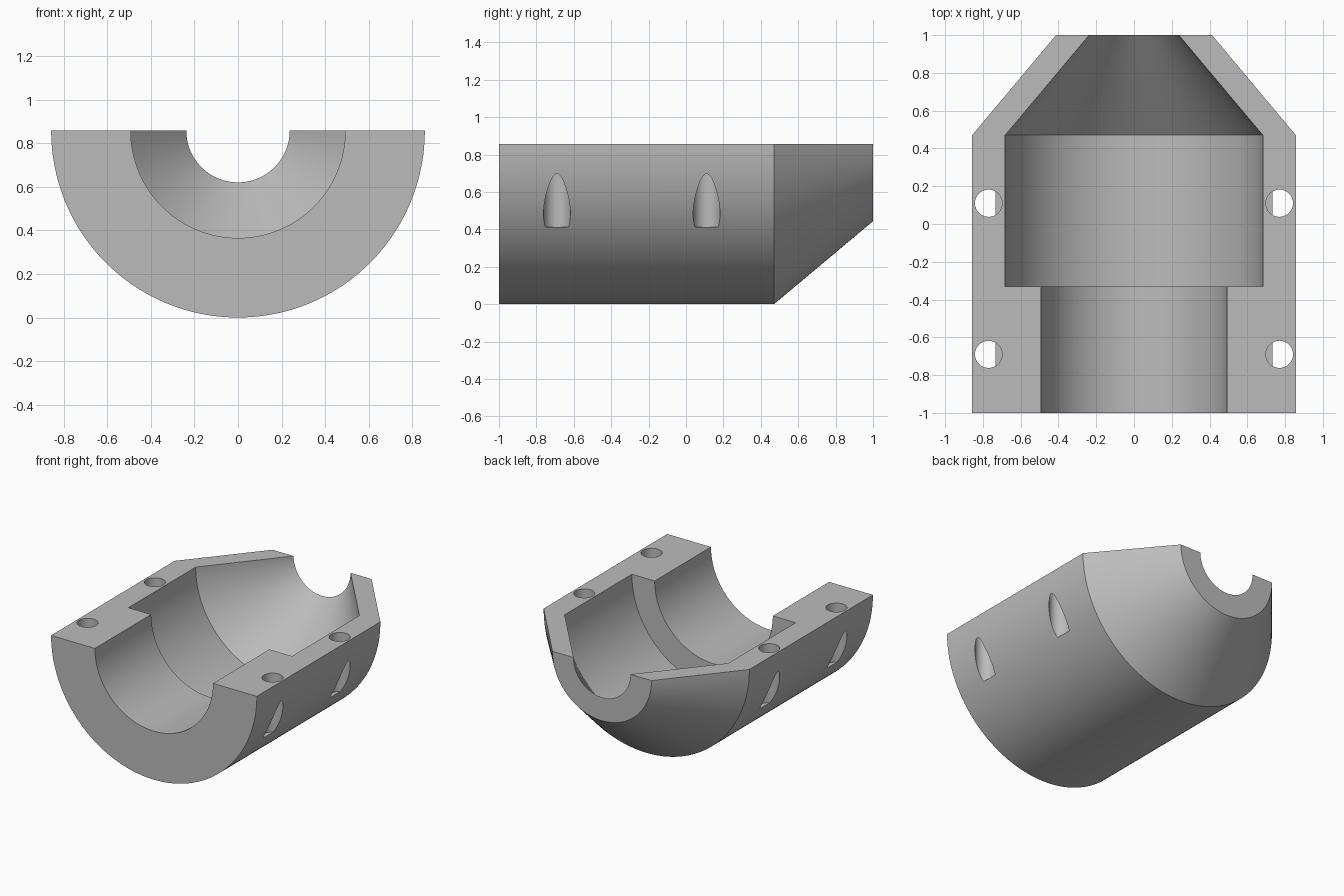
import bpy
import bmesh
import math
from mathutils import Matrix, Vector

if "Cube" in bpy.data.objects:
    bpy.data.objects.remove(bpy.data.objects["Cube"])

RADIUS = 0.857
SEGMENTS = 96

grey = bpy.data.materials.new("plain_grey")
grey.use_nodes = True
colour = (0.5, 0.5, 0.5, 1)
grey.diffuse_color = colour
grey.node_tree.nodes["Principled BSDF"].inputs["Base Color"].default_value = colour


def make_object(name, bm):
    bmesh.ops.recalc_face_normals(bm, faces=bm.faces)
    mesh = bpy.data.meshes.new(name)
    bm.to_mesh(mesh)
    bm.free()
    mesh.materials.append(grey)
    obj = bpy.data.objects.new(name, mesh)
    bpy.context.collection.objects.link(obj)
    return obj


# Half shell: wall section (radius, y) swept half a turn under the split plane
section = [(RADIUS, -1), (RADIUS, 0.47), (0.413, 1), (0.237, 1),
           (0.682, 0.47), (0.682, -0.33), (0.492, -0.33), (0.492, -1)]
bm = bmesh.new()
rings = []
for i in range(SEGMENTS + 1):
    a = math.pi * i / SEGMENTS
    rings.append([bm.verts.new((r * math.cos(a), y, RADIUS - r * math.sin(a)))
                  for r, y in section])
for a, b in zip(rings, rings[1:]):
    for k in range(len(section)):
        n = (k + 1) % len(section)
        bm.faces.new((a[k], a[n], b[n], b[k]))
bm.faces.new(rings[0])
bm.faces.new(rings[-1])
shell = make_object("half_shell", bm)

# Flat-bottomed bolt holes through the split face
bm = bmesh.new()
floor, top = 0.413, 1.0
for x in (-0.77, 0.77):
    for y in (-0.69, 0.11):
        bmesh.ops.create_cone(bm, cap_ends=True, segments=48, radius1=0.072,
                              radius2=0.072, depth=top - floor,
                              matrix=Matrix.Translation(Vector((x, y, (top + floor) / 2))))
holes = make_object("bolt_hole_cutter", bm)
holes.hide_render = True
holes.hide_set(True)

cut = shell.modifiers.new("bolt_holes", "BOOLEAN")
cut.operation = "DIFFERENCE"
cut.solver = "EXACT"
cut.object = holes
bpy.ops.object.select_all(action="DESELECT")
bpy.context.view_layer.objects.active = shell
shell.select_set(True)
bpy.ops.object.modifier_apply(modifier=cut.name)
bpy.data.objects.remove(holes)

bpy.ops.object.shade_smooth_by_angle(angle=math.radians(25))
